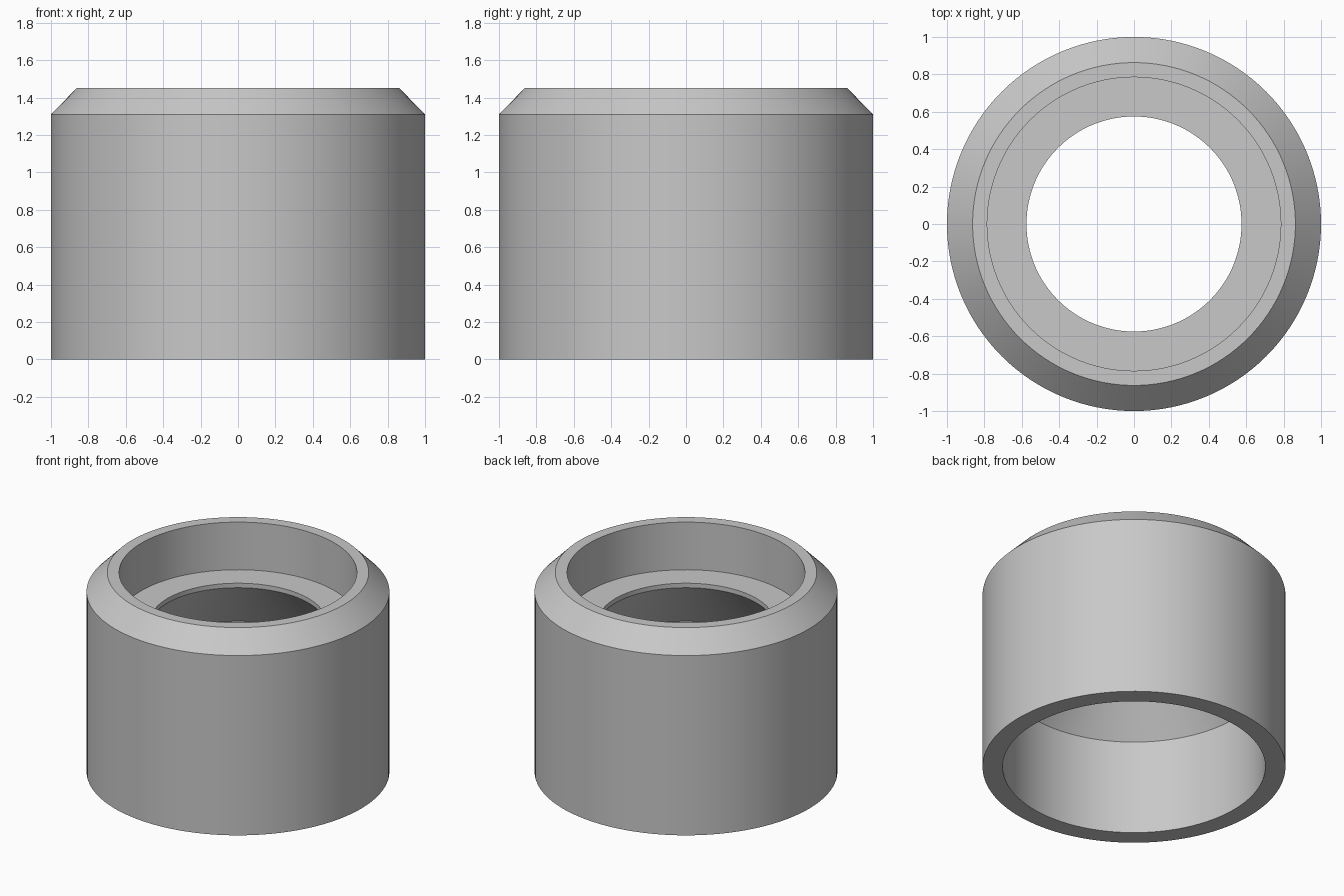
import bpy
import bmesh
import math
from mathutils import Matrix, Vector

SEGMENTS = 128

cube = bpy.data.objects.get("Cube")
if cube:
    bpy.data.objects.remove(cube, do_unlink=True)

# Plain grey metal
grey = bpy.data.materials.new("grey_metal")
grey.use_nodes = True
grey.diffuse_color = (0.58, 0.58, 0.58, 1)
grey.node_tree.nodes["Principled BSDF"].inputs["Base Color"].default_value = grey.diffuse_color

# Wall section as (radius, height), counter-clockwise
section = [
    (0.867, 0.0), (1.0, 0.0),       # bottom rim
    (1.0, 1.31), (0.863, 1.45),     # outer wall and chamfer
    (0.785, 1.45), (0.785, 1.103),  # top rim and upper bore
    (0.575, 1.103), (0.575, 1.07),  # shelf and hole lip
    (0.867, 0.69),                  # flared throat into lower bore
]


def lathe(name, points, material):
    """Revolve a closed section around the z axis."""
    bm = bmesh.new()
    rings = []
    for i in range(SEGMENTS):
        turn = Matrix.Rotation(math.tau * i / SEGMENTS, 3, 'Z')
        rings.append([bm.verts.new(turn @ Vector((r, 0, z))) for r, z in points])
    for i, ring in enumerate(rings):
        following = rings[(i + 1) % SEGMENTS]
        for j in range(len(points)):
            k = (j + 1) % len(points)
            bm.faces.new((ring[j], following[j], following[k], ring[k]))
    bmesh.ops.recalc_face_normals(bm, faces=bm.faces)
    mesh = bpy.data.meshes.new(name)
    bm.to_mesh(mesh)
    bm.free()
    mesh.materials.append(material)
    obj = bpy.data.objects.new(name, mesh)
    bpy.context.collection.objects.link(obj)
    return obj


# Stepped, chamfered sleeve
sleeve = lathe("sleeve_body", section, grey)
bpy.ops.object.select_all(action='DESELECT')
sleeve.select_set(True)
bpy.context.view_layer.objects.active = sleeve
bpy.ops.object.shade_smooth_by_angle(angle=math.radians(30))
